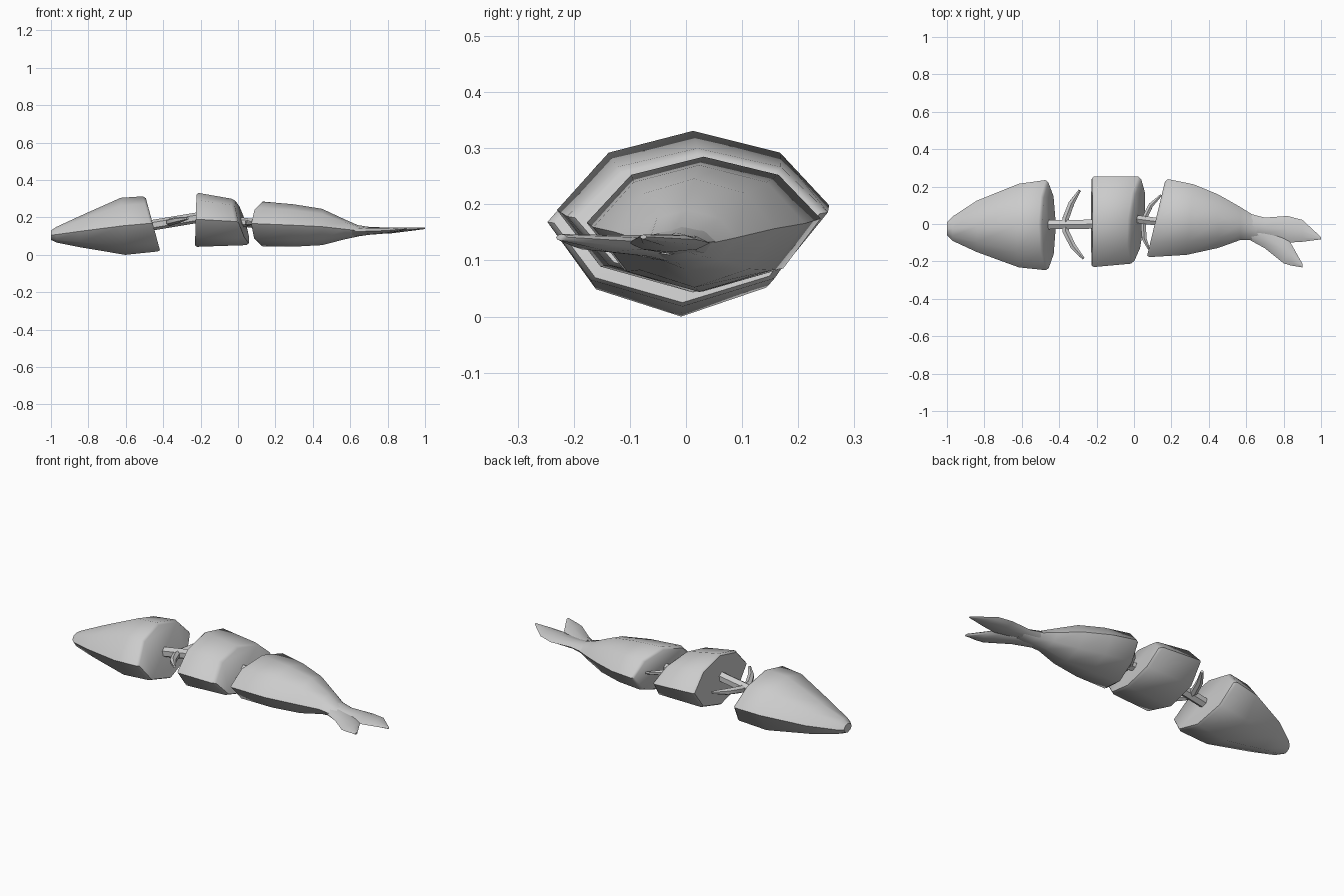
import bpy, bmesh
from mathutils import Vector

if "Cube" in bpy.data.objects:
    bpy.data.objects.remove(bpy.data.objects["Cube"])

# Unit octagon with a vertex on top: (y, z)
OCT = [(0, 1), (.64, .73), (1, .08), (.68, -.66), (0, -1), (-.68, -.68), (-1, .02), (-.62, .73)]


def finish(ob, angle):
    bpy.ops.object.select_all(action='DESELECT')
    ob.select_set(True)
    bpy.context.view_layer.objects.active = ob
    bpy.ops.object.shade_smooth_by_angle(angle=angle)


def loft(name, sections, angle=0.85):
    """sections: x, y_min, y_max, z_min, z_max, x shift per z, x shift per y"""
    bm = bmesh.new()
    rings = []
    for x, y0, y1, z0, z1, sz, sy in sections:
        cy, cz, hw, hh = (y0 + y1) / 2, (z0 + z1) / 2, (y1 - y0) / 2, (z1 - z0) / 2
        rings.append([bm.verts.new((x + sz * v * hh + sy * u * hw, cy + u * hw, cz + v * hh))
                      for u, v in OCT])
    n = len(OCT)
    for a, b in zip(rings, rings[1:]):
        for i in range(n):
            j = (i + 1) % n
            bm.faces.new((a[i], a[j], b[j], b[i]))
    bm.faces.new(rings[0])
    bm.faces.new(rings[-1])
    bmesh.ops.recalc_face_normals(bm, faces=bm.faces)
    me = bpy.data.meshes.new(name)
    bm.to_mesh(me)
    bm.free()
    ob = bpy.data.objects.new(name, me)
    bpy.context.collection.objects.link(ob)
    finish(ob, angle)
    return ob


def bone(name, points, radii, sides=6):
    """Tapered tube through the points"""
    bm = bmesh.new()
    pts = [Vector(p) for p in points]
    rings = []
    for i, p in enumerate(pts):
        d = pts[min(i + 1, len(pts) - 1)] - pts[max(i - 1, 0)]
        q = d.to_track_quat('Z', 'Y')
        c = bmesh.ops.create_circle(bm, segments=sides, radius=radii[i])['verts']
        for v in c:
            v.co = p + q @ v.co
        rings.append(c)
    for a, b in zip(rings, rings[1:]):
        for k in range(sides):
            m = (k + 1) % sides
            bm.faces.new((a[k], a[m], b[m], b[k]))
    bm.faces.new(rings[0])
    bm.faces.new(rings[-1])
    bmesh.ops.recalc_face_normals(bm, faces=bm.faces)
    me = bpy.data.meshes.new(name)
    bm.to_mesh(me)
    bm.free()
    ob = bpy.data.objects.new(name, me)
    bpy.context.collection.objects.link(ob)
    finish(ob, 0.85)


# Head with a slanted cut
loft("head", [
    (-1.0, -.06, .01, .08, .13, 0, 0),
    (-.97, -.09, .04, .066, .15, 0, 0),
    (-.84, -.15, .125, .04, .21, 0, 0),
    (-.615, -.232, .215, .0, .305, -.08, 0),
    (-.47, -.247, .235, .018, .313, -.27, 0),
    (-.455, -.235, .222, .025, .303, -.27, 0)])

# Middle slice
loft("middle_slice", [
    (-.226, -.222, .245, .05, .322, .03, 0),
    (-.215, -.23, .255, .043, .331, .03, 0),
    (.005, -.212, .253, .052, .30, -.31, .09),
    (.022, -.198, .238, .06, .288, -.31, .09)])

# Tail section and the two fin lobes
loft("tail_body", [
    (.118, -.168, .227, .055, .272, 0, .24),
    (.132, -.177, .24, .045, .285, 0, .24),
    (.30, -.165, .212, .044, .27, 0, .1),
    (.45, -.128, .158, .052, .246, 0, 0),
    (.57, -.085, .09, .083, .19, 0, 0),
    (.65, -.085, .04, .1, .155, 0, 0),
    (.72, -.08, .02, .11, .143, 0, 0)])
loft("upper_fin_lobe", [
    (.60, -.065, .06, .1, .165, 0, 0),
    (.70, -.07, .034, .11, .15, 0, 0),
    (.82, -.10, .043, .115, .145, 0, 0),
    (.90, -.095, .022, .125, .147, 0, 0),
    (1.0, -.082, -.07, .138, .146, 0, 0)])
loft("lower_fin_lobe", [
    (.60, -.075, .04, .095, .155, 0, 0),
    (.70, -.13, .0, .107, .145, 0, 0),
    (.80, -.21, -.06, .115, .145, 0, 0),
    (.84, -.222, -.105, .122, .146, 0, 0),
    (.90, -.232, -.212, .135, .147, 0, 0)])

# Spine pieces and ribs showing between the slices
bone("front_spine", [(-.54, -.005, .145), (-.15, .0, .21)], [.028, .028])
bone("rear_spine", [(-.05, .035, .185), (.18, .005, .155)], [.024, .024])
rib_radii = [.008, .018, .02, .02, .018, .008]
bone("front_ribs", [(-.27, -.185, .195), (-.325, -.12, .185), (-.365, -.04, .175),
                    (-.365, .03, .175), (-.335, .11, .185), (-.29, .18, .195)], rib_radii)
bone("rear_ribs", [(.08, -.135, .17), (.055, -.08, .17), (.05, -.01, .17),
                   (.06, .04, .17), (.09, .1, .175), (.145, .155, .18)],
     [r * .8 for r in rib_radii])
